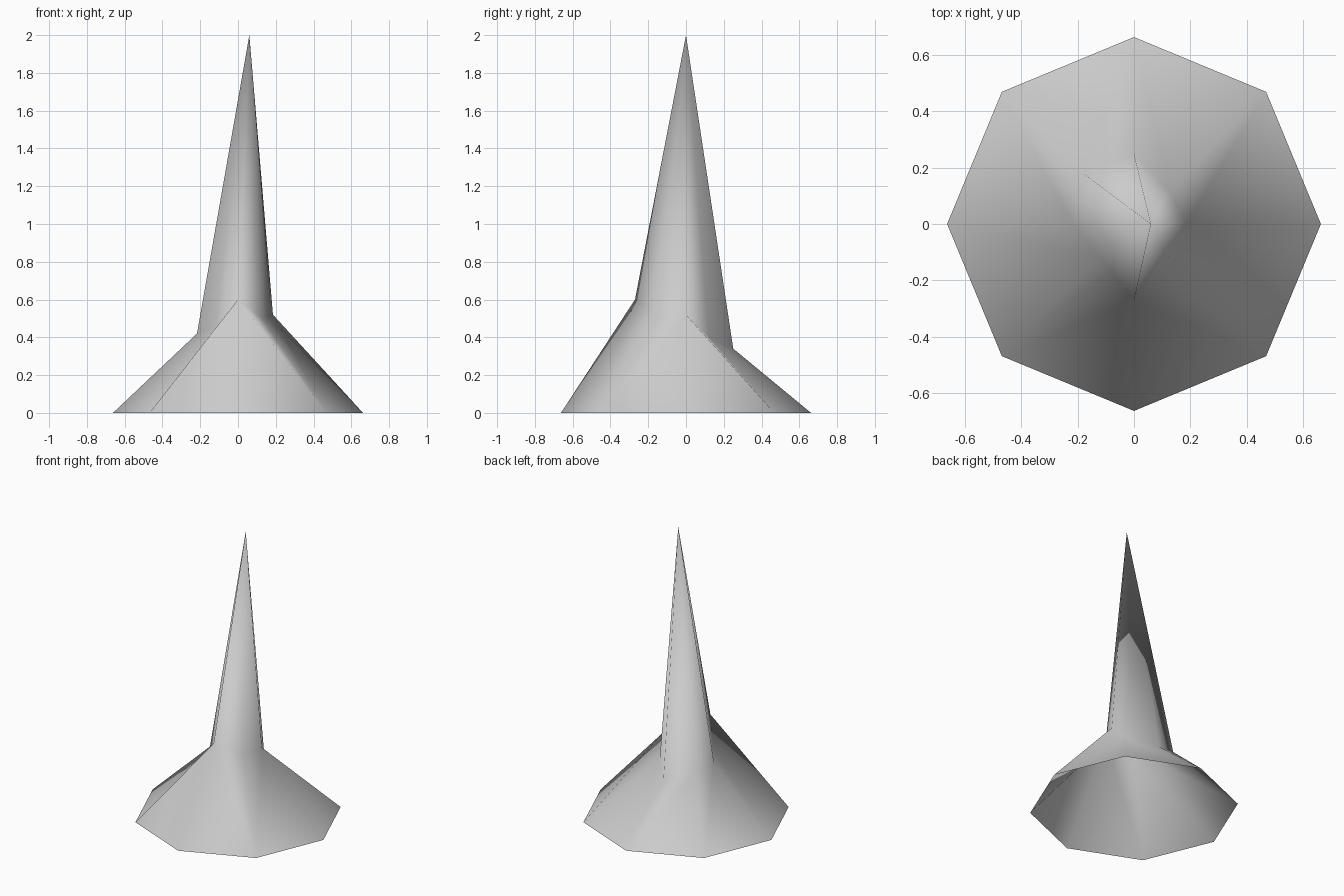
import bpy
import bmesh
from math import cos, sin, pi

cube = bpy.data.objects.get("Cube")
if cube:
    bpy.data.objects.remove(cube, do_unlink=True)

SIDES = 8
BASE_RADIUS = 0.662
TIP = (0.06, 0, 2)
# Uneven shoulder where the flared foot meets the spire: radius, height
SHOULDER = [(0.185, 0.52), (0.17, 0.40), (0.25, 0.34), (0.25, 0.40),
            (0.217, 0.42), (0.17, 0.45), (0.27, 0.60), (0.18, 0.50)]


def ring_point(i, radius, z):
    angle = 2 * pi * i / SIDES
    return (radius * cos(angle), radius * sin(angle), z)


# Grey stone material
stone = bpy.data.materials.new("grey_stone")
stone.use_nodes = True
stone.diffuse_color = (0.6, 0.6, 0.6, 1)
bsdf = stone.node_tree.nodes["Principled BSDF"]
bsdf.inputs["Base Color"].default_value = stone.diffuse_color
bsdf.inputs["Roughness"].default_value = 0.9

# Open-bottomed spike: flared foot, shoulder ring and leaning tip
bm = bmesh.new()
foot = [bm.verts.new(ring_point(i, BASE_RADIUS, 0)) for i in range(SIDES)]
neck = [bm.verts.new(ring_point(i, r, z)) for i, (r, z) in enumerate(SHOULDER)]
tip = bm.verts.new(TIP)

for i in range(SIDES):
    j = (i + 1) % SIDES
    # The higher shoulder point carries the ridge across each foot panel
    if neck[i].co.z > neck[j].co.z:
        bm.faces.new((foot[i], foot[j], neck[i]))
        bm.faces.new((foot[j], neck[j], neck[i]))
    else:
        bm.faces.new((foot[i], foot[j], neck[j]))
        bm.faces.new((foot[i], neck[j], neck[i]))
    bm.faces.new((neck[i], neck[j], tip))

for face in bm.faces:
    face.smooth = True

mesh = bpy.data.meshes.new("stone_spike")
bm.to_mesh(mesh)
bm.free()
mesh.materials.append(stone)
spike = bpy.data.objects.new("stone_spike", mesh)
bpy.context.collection.objects.link(spike)
